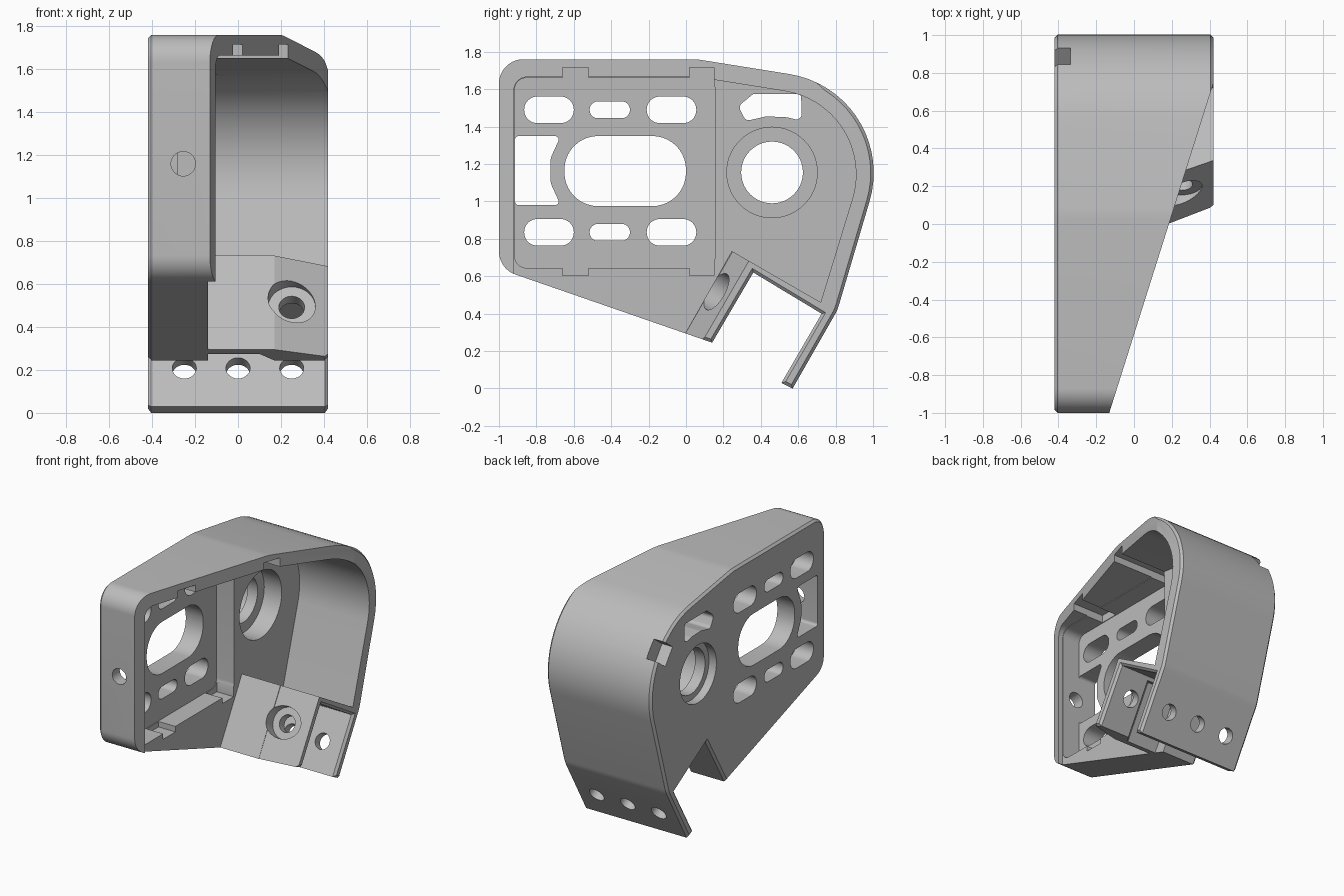
import bpy, bmesh, math
from mathutils import Vector

if "Cube" in bpy.data.objects:
    bpy.data.objects.remove(bpy.data.objects["Cube"])

V = Vector
grey = bpy.data.materials.new("plain_grey")
grey.diffuse_color = (0.5, 0.5, 0.5, 1)
grey.use_nodes = True
grey.node_tree.nodes["Principled BSDF"].inputs["Base Color"].default_value = grey.diffuse_color


def rounded(corners, steps=10):
    """2D outline from (u, v, fillet radius) corners."""
    out, n = [], len(corners)
    for i, (u, v, r) in enumerate(corners):
        p = V((u, v))
        if r == 0:
            out.append(p)
            continue
        a = (V(corners[i - 1][:2]) - p).normalized()
        b = (V(corners[(i + 1) % n][:2]) - p).normalized()
        half = a.angle(b) / 2
        c = p + (a + b).normalized() * r / math.sin(half)
        s = p + a * r / math.tan(half) - c
        e = p + b * r / math.tan(half) - c
        sweep = math.atan2(s.x * e.y - s.y * e.x, s.dot(e))
        k = max(3, int(abs(sweep) / math.pi * 2 * steps))
        for j in range(k + 1):
            t = sweep * j / k
            out.append(c + V((s.x * math.cos(t) - s.y * math.sin(t),
                              s.x * math.sin(t) + s.y * math.cos(t))))
    return out


def along_x(u, v, w):
    return V((w, u, v))


def along_z(u, v, w):
    return V((u, v, w))


# Panel frame: x, depth behind the panel front, height up the panel
DEPTH = V((0, math.cos(math.radians(30)), -0.5))
UP = V((0, 0.5, math.cos(math.radians(30))))
FOOT = V((0, 0, 0.30))


def along_panel(u, v, w):
    return FOOT + V((u, 0, 0)) + DEPTH * v + UP * w


def prism(name, pts, a, b, place=along_x, chamfer=0):
    bm = bmesh.new()
    lo = [bm.verts.new(place(p[0], p[1], a)) for p in pts]
    hi = [bm.verts.new(place(p[0], p[1], b)) for p in pts]
    caps = [bm.faces.new(lo), bm.faces.new(hi)]
    n = len(pts)
    for i in range(n):
        j = (i + 1) % n
        bm.faces.new((lo[i], lo[j], hi[j], hi[i]))
    bmesh.ops.recalc_face_normals(bm, faces=bm.faces)
    if chamfer:
        rim = {e for f in caps for e in f.edges}
        bmesh.ops.bevel(bm, geom=list(rim), offset=chamfer, segments=1, affect='EDGES')
    me = bpy.data.meshes.new(name)
    bm.to_mesh(me)
    bm.free()
    ob = bpy.data.objects.new(name, me)
    bpy.context.collection.objects.link(ob)
    return ob


def cut(tool):
    m = housing.modifiers.new("cut", 'BOOLEAN')
    m.operation, m.solver, m.object = 'DIFFERENCE', 'EXACT', tool
    tool.hide_render = True
    bpy.context.view_layer.objects.active = housing
    bpy.ops.object.modifier_apply(modifier=m.name)
    bpy.data.objects.remove(tool)


def drill(center, axis, r, length, sides=40):
    """Cylinder bore centred on a point."""
    q = V(axis).to_track_quat('Z', 'Y')
    c = V(center)
    ring = [(r * math.cos(2 * math.pi * i / sides), r * math.sin(2 * math.pi * i / sides))
            for i in range(sides)]
    cut(prism("bore", ring, -length / 2, length / 2, lambda u, v, w: c + q @ V((u, v, w))))


def box(y0, y1, z0, z1, r=0):
    return rounded([(y0, z0, r), (y1, z0, r), (y1, z1, r), (y0, z1, r)])


# Solid body with the hanging tab and notch
housing = prism("housing", rounded([
    (-1, 1.76, 0.13), (0.06, 1.76, 0.4), (1.154, 1.585, 0.535), (0.81, 0.42, 0.2),
    (0.57, 0, 0), (0.51, 0.03, 0), (0.725, 0.40, 0), (0.36, 0.62, 0),
    (0.14, 0.245, 0), (-1, 0.64, 0.13)], 16), -0.42, 0.42, chamfer=0.016)

# Open interior above the side plate
cut(prism("interior", rounded([
    (-0.92, 1.665, 0.07), (0.06, 1.665, 0.4), (1.041, 1.508, 0.45), (0.72, 0.461, 0),
    (0.245, 0.735, 0), (-0.1, 0.127, 0), (-0.92, 0.12, 0)], 16), -0.14, 0.6))

# Slanted open rim
slope = 0.316
for y0, y1, z0, z1 in ((-1.3, 1.0, 0.78, 2), (-1.3, -0.5, 0.1, 0.79)):
    cut(prism("rim_wedge", [(0.185 + slope * y0, y0), (0.185 + slope * y1, y1),
                            (0.9, y1), (0.9, y0)], z0, z1, along_z))

# Recessed bay with clip notches
cut(prism("bay", box(-0.915, 0.155, 0.645, 1.66, 0.06), -0.28, 0.5))
for y0, y1 in ((-0.66, -0.52), (0.02, 0.15)):
    cut(prism("clip_notch", box(y0, y1, 0.605, 1.715), -0.275, 0.5))

# Slots in the side plate
for z in (1.49, 0.835):
    for y0, y1, r in ((-0.865, -0.6, 0.071), (-0.515, -0.3, 0.045), (-0.21, 0.055, 0.071)):
        cut(prism("slot", box(y0, y1, z - r, z + r, r * 0.98), -0.5, 0))
cut(prism("large_slot", box(-0.65, 0, 0.975, 1.35, 0.18), -0.5, 0))

# Side window curving around the large slot, and upper window
cut(prism("side_window", rounded([
    (-0.914, 0.98, 0.02), (-0.67, 0.98, 0.02), (-0.725, 1.10, 0.1),
    (-0.725, 1.23, 0.1), (-0.67, 1.35, 0.02), (-0.914, 1.35, 0.02)]), -0.5, -0.1))
cut(prism("upper_window", rounded([
    (0.28, 1.51, 0.03), (0.36, 1.575, 0.02), (0.615, 1.575, 0.02), (0.62, 1.43, 0.03),
    (0.54, 1.45, 0.05), (0.43, 1.455, 0.05), (0.32, 1.43, 0.03)]), -0.5, -0.1))

# Stepped bearing seat
X = (1, 0, 0)
drill((-0.28, 0.46, 1.155), X, 0.165, 0.5, 56)
drill((-0.08, 0.46, 1.155), X, 0.242, 0.40, 56)
drill((-0.42, 0.46, 1.155), X, 0.21, 0.12, 56)

# Cable groove at the rear outer edge
d, s = V((0.80, 0.60)), V((-0.60, 0.80))
c = V((0.46, 1.155))
cut(prism("cable_groove", [c + d * 0.42 - s * 0.07, c + d * 0.7 - s * 0.07,
                           c + d * 0.7 + s * 0.07, c + d * 0.42 + s * 0.07], -0.5, -0.335))

# Cranked panel: slanted front and hollow back
cut(prism("panel_front_slant", [(0.17, 0), (0.17, -0.06), (0.6, -0.06), (0.6, 0.172)],
          -0.3, 0.62, along_panel))
cut(prism("panel_back_hollow", [(-0.14, 0.06), (0.10, 0.06), (0.18, 0.165), (0.18, 0.2),
                                (-0.14, 0.2)], -0.2, 0.43, along_panel))

# Screw holes: panel with counterbore, tab row, front wall
hole = along_panel(0.25, 0.0, 0.27)
drill(hole, DEPTH, 0.06, 0.5)
drill(hole, DEPTH, 0.11, 0.17)
for x in (-0.25, 0, 0.25):
    drill((x, 0.645, 0.19), DEPTH, 0.056, 0.3, 28)
drill((-0.21 - 0.045, -0.98, 1.16), (0, 1, 0), 0.057, 0.3, 28)

# Finish
housing.data.materials.clear()
housing.data.materials.append(grey)
bpy.ops.object.select_all(action='DESELECT')
housing.select_set(True)
bpy.context.view_layer.objects.active = housing
bpy.ops.object.shade_smooth_by_angle(angle=math.radians(25))
